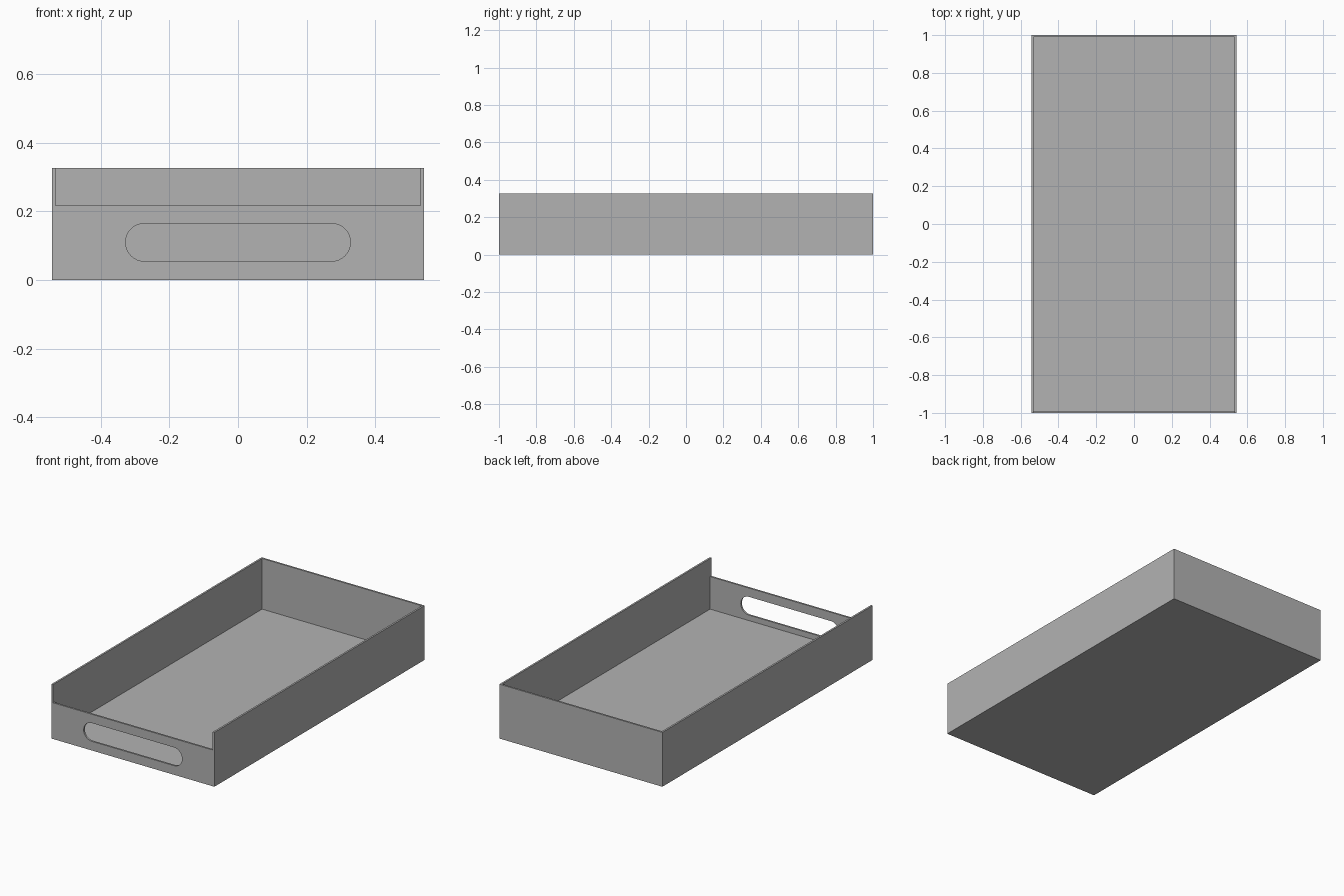
import bpy, bmesh
from math import pi, sin, cos
from mathutils import Vector

if "Cube" in bpy.data.objects:
    bpy.data.objects.remove(bpy.data.objects["Cube"], do_unlink=True)

HALF_W, HALF_L, HEIGHT = 0.543, 1.0, 0.327
WALL, FLOOR = 0.011, 0.022
FRONT_H = 0.218
SLOT_HALF, SLOT_R, SLOT_Z = 0.328, 0.055, 0.11

grey = bpy.data.materials.new("plain grey")
grey.use_nodes = True
grey.diffuse_color = (0.45, 0.45, 0.45, 1)
grey.node_tree.nodes["Principled BSDF"].inputs["Base Color"].default_value = grey.diffuse_color


def extruded(name, outline, sweep):
    """Closed solid made by sweeping an outline along a vector."""
    bm = bmesh.new()
    face = bm.faces.new([bm.verts.new(p) for p in outline])
    swept = bmesh.ops.extrude_face_region(bm, geom=[face])["geom"]
    bmesh.ops.translate(bm, vec=Vector(sweep),
                        verts=[v for v in swept if isinstance(v, bmesh.types.BMVert)])
    bmesh.ops.recalc_face_normals(bm, faces=bm.faces)
    mesh = bpy.data.meshes.new(name)
    bm.to_mesh(mesh)
    bm.free()
    mesh.materials.append(grey)
    obj = bpy.data.objects.new(name, mesh)
    bpy.context.collection.objects.link(obj)
    return obj


# Solid block that becomes the tray
footprint = [(sx * HALF_W, sy * HALF_L, 0)
             for sx, sy in ((-1, -1), (1, -1), (1, 1), (-1, 1))]
tray = extruded("tray", footprint, (0, 0, HEIGHT))

# Hollow, open at the top and stepped down over the low front wall
inner_x, inner_y = HALF_W - WALL, HALF_L - WALL
section = [(-inner_y, FLOOR), (inner_y, FLOOR), (inner_y, 0.5),
           (-1.2, 0.5), (-1.2, FRONT_H), (-inner_y, FRONT_H)]
hollow = extruded("hollow_cutter", [(-inner_x, y, z) for y, z in section],
                  (2 * inner_x, 0, 0))

# Round-ended hand slot through the front wall
ARC = 16
slot = []
for side in (1, -1):
    for i in range(ARC + 1):
        a = -pi / 2 + pi * i / ARC
        slot.append((side * (SLOT_HALF - SLOT_R + SLOT_R * cos(a)), -1.2,
                     SLOT_Z + side * SLOT_R * sin(a)))
hand_slot = extruded("hand_slot_cutter", slot, (0, 0.4, 0))

# Cut, keep the finished mesh, and drop the cutters
for cutter in (hollow, hand_slot):
    cutter.hide_render = True
    mod = tray.modifiers.new(cutter.name, 'BOOLEAN')
    mod.operation = 'DIFFERENCE'
    mod.solver = 'EXACT'
    mod.object = cutter
graph = bpy.context.evaluated_depsgraph_get()
finished = bpy.data.meshes.new_from_object(tray.evaluated_get(graph))
tray.modifiers.clear()
tray.data = finished
for cutter in (hollow, hand_slot):
    bpy.data.objects.remove(cutter, do_unlink=True)

# Smooth only the rounded slot ends
bpy.ops.object.select_all(action='DESELECT')
tray.select_set(True)
bpy.context.view_layer.objects.active = tray
bpy.ops.object.shade_smooth_by_angle(angle=pi / 6)
